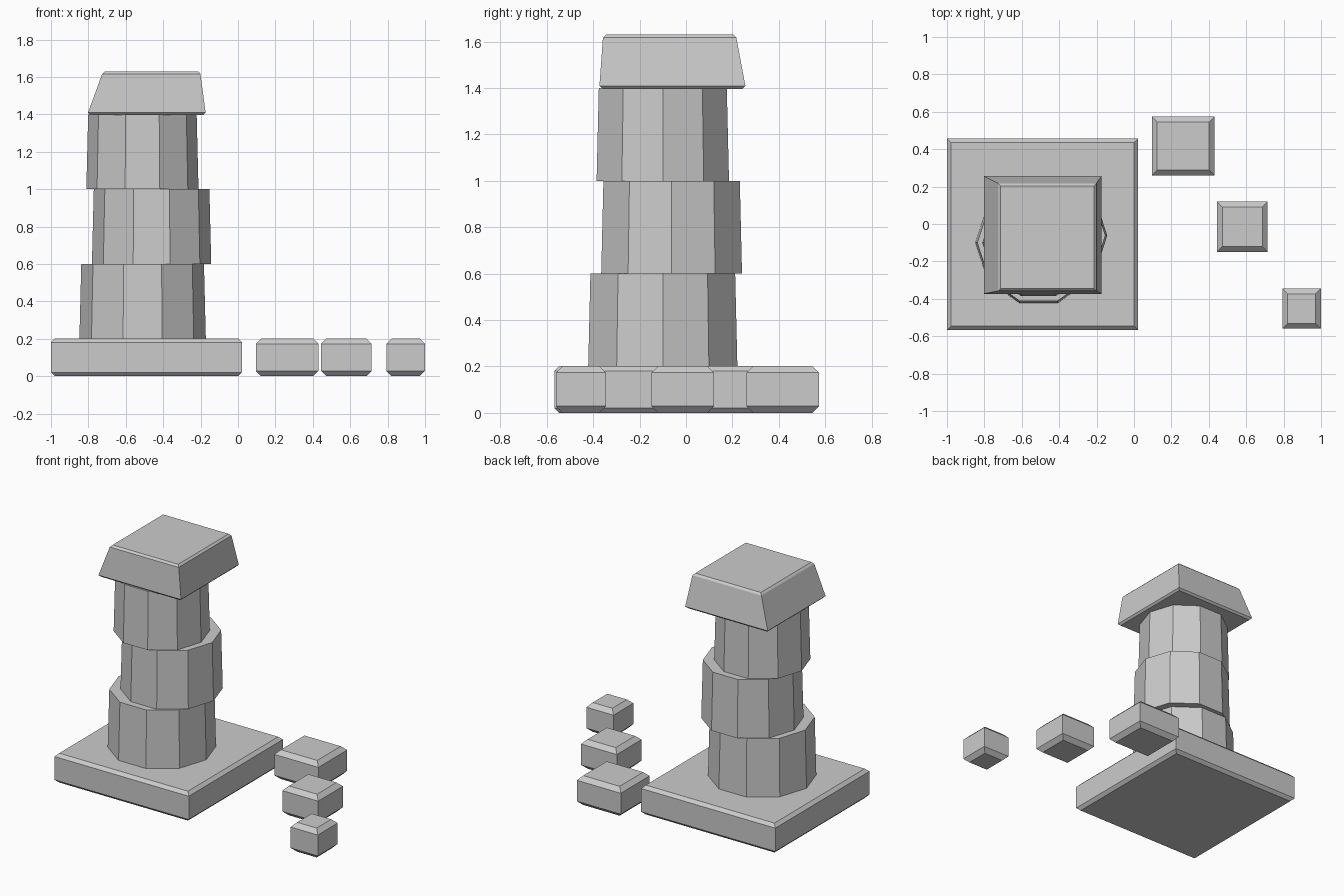
import bpy, bmesh

if "Cube" in bpy.data.objects:
    bpy.data.objects.remove(bpy.data.objects["Cube"])

def chamfered_block(name, bottom, top, z0, z1, c):
    """Block between two rectangles (x0, x1, y0, y1), with chamfered top and bottom rims."""
    bm = bmesh.new()

    def ring(rect, inset, z):
        x0, x1, y0, y1 = rect
        i = inset
        return [bm.verts.new((x, y, z)) for x, y in
                ((x0 + i, y0 + i), (x1 - i, y0 + i), (x1 - i, y1 - i), (x0 + i, y1 - i))]

    rings = [ring(bottom, c, z0), ring(bottom, 0, z0 + c),
             ring(top, 0, z1 - c), ring(top, c, z1)]
    bm.faces.new(rings[0][::-1])
    bm.faces.new(rings[-1])
    for a, b in zip(rings, rings[1:]):
        for k in range(4):
            n = (k + 1) % 4
            bm.faces.new((a[k], a[n], b[n], b[k]))
    mesh = bpy.data.meshes.new(name)
    bm.to_mesh(mesh)
    bm.free()
    obj = bpy.data.objects.new(name, mesh)
    bpy.context.collection.objects.link(obj)

def drum(name, x, y, z, r_bottom, r_top, height=0.4):
    """Ten-sided tapered drum with corners on the x axis."""
    bpy.ops.mesh.primitive_cone_add(vertices=10, radius1=r_bottom, radius2=r_top,
                                    depth=height, location=(x, y, z + height / 2))
    obj = bpy.context.object
    obj.name = name
    # corners start on +y, so turn them to +x
    obj.rotation_euler.z = 1.5707963

# square plinth
plinth = (-1.0, 0.022, -0.567, 0.457)
chamfered_block("plinth", plinth, plinth, 0, 0.202, 0.021)

# column drums, slightly shifted from each other
drum("lower_drum", -0.51, -0.10, 0.2, 0.338, 0.328)
drum("middle_drum", -0.462, -0.062, 0.6, 0.319, 0.309)
drum("upper_drum", -0.511, -0.10, 1.0, 0.30, 0.29)

# uneven tapered capstone
chamfered_block("capstone", (-0.802, -0.173, -0.373, 0.256),
                (-0.726, -0.201, -0.358, 0.217), 1.396, 1.63, 0.013)

# loose stones on the ground
stones = ((0.095, 0.43, 0.26, 0.574), (0.443, 0.715, -0.149, 0.12), (0.793, 1.0, -0.56, -0.344))
for i, rect in enumerate(stones, 1):
    chamfered_block(f"loose_stone_{i}", rect, rect, 0, 0.202, 0.029)
